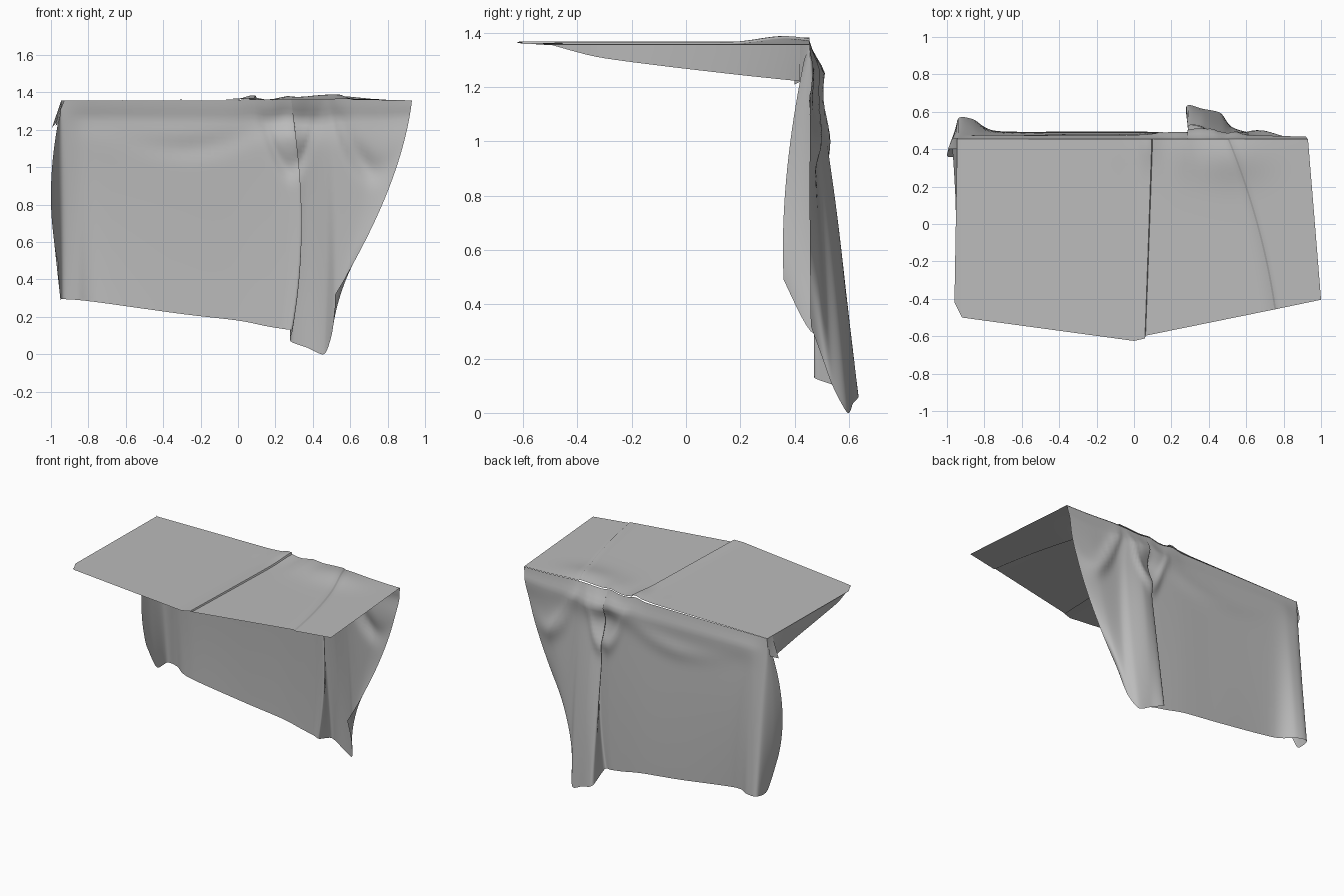
import bpy
from math import exp
from mathutils import Vector

if "Cube" in bpy.data.objects:
    bpy.data.objects.remove(bpy.data.objects["Cube"])

GREY = (0.5, 0.5, 0.5, 1)
TOP_Z, BACK_Y = 1.355, 0.455

cloth = bpy.data.materials.new("grey cloth")
cloth.use_nodes = True
cloth.diffuse_color = GREY
cloth.node_tree.nodes["Principled BSDF"].inputs["Base Color"].default_value = GREY


def bell(value, centre, width):
    return exp(-((value - centre) / width) ** 2)


def spline(keys, s):
    """Smooth curve through a list of vectors, s from zero to one."""
    last = len(keys) - 1
    i = min(int(s * last), last - 1)
    t = s * last - i
    a, b, c, d = (keys[min(max(k, 0), last)] for k in range(i - 1, i + 3))
    m, n = (c - a) * 0.4, (d - b) * 0.4
    return b + m * t + ((c - b) * 3 - m * 2 - n) * t**2 + ((b - c) * 2 + m + n) * t**3


def sheet(name, point, columns, rows, flip=False, angle=0.9):
    """Grid surface from point(u, v)."""
    verts = [point(i / columns, j / rows)
             for i in range(columns + 1) for j in range(rows + 1)]
    step = rows + 1
    faces = []
    for i in range(columns):
        for j in range(rows):
            a = i * step + j
            quad = (a, a + step, a + step + 1, a + 1)
            faces.append(quad[::-1] if flip else quad)
    mesh = bpy.data.meshes.new(name)
    mesh.from_pydata(verts, [], faces)
    mesh.materials.append(cloth)
    obj = bpy.data.objects.new(name, mesh)
    bpy.context.collection.objects.link(obj)
    bpy.ops.object.select_all(action="DESELECT")
    obj.select_set(True)
    bpy.context.view_layer.objects.active = obj
    bpy.ops.object.shade_smooth_by_angle(angle=angle)
    return obj


def rumple(x, y):
    """Gathered lumps along the back edge of the flat top."""
    return (0.024 * bell(x, 0.5, 0.2) * bell(y, 0.36, 0.13)
            + 0.016 * bell(x, 0.07, 0.05) * bell(y, 0.44, 0.12)
            + 0.014 * bell(x, 0.26, 0.05) * bell(y, 0.44, 0.15))


# Flat top: lanes running from the back edge (x) to the front edge (x, y), with a lift
LANES = [(-.945, -.96, -.42, 0), (-.925, -.92, -.5, 0), (.02, 0, -.625, .008),
         (.095, .058, -.612, .014), (.1, .062, -.597, .004),
         (.5, .75, -.457, .01), (.51, .76, -.455, .003), (.93, 1, -.405, .002)]


def top_point(u, v):
    s = u * (len(LANES) - 1)
    i = min(int(s), len(LANES) - 2)
    back, front, depth, lift = Vector(LANES[i]).lerp(Vector(LANES[i + 1]), s - i)
    bend = 0.12 * v * (1 - v) * bell(back, 0.5, 0.2)
    x = back + (front - back) * v + bend
    y = BACK_Y + (depth - BACK_Y) * v
    return x, y, TOP_Z + lift + rumple(x, y)


sheet("cloth_top", top_point, (len(LANES) - 1) * 10, 40, flip=True)

# Hanging back: each column has a top x, a middle point and a bottom point
COLUMNS = [(-.95, (-1, .37, .87), (-.96, .36, .49)),
           (-.945, (-.98, .44, .82), (-.95, .46, .3)),
           (-.94, (-.94, .51, .82), (-.94, .565, .295)),
           (-.86, (-.86, .515, .82), (-.86, .56, .29)),
           (-.73, (-.73, .49, .82), (-.73, .495, .275)),
           (-.3, (-.3, .485, .78), (-.3, .495, .215)),
           (0, (0, .485, .76), (0, .495, .18)),
           (.15, (.17, .48, .75), (.15, .49, .15)),
           (.22, (.27, .475, .74), (.24, .485, .135)),
           (.28, (.34, .47, .72), (.29, .48, .125)),
           (.29, (.285, .545, .7), (.28, .63, .07)),
           (.36, (.37, .56, .7), (.37, .615, .035)),
           (.45, (.47, .53, .68), (.46, .595, 0)),
           (.52, (.53, .495, .74), (.5, .54, .1)),
           (.75, (.67, .48, .8), (.515, .5, .21)),
           (.93, (.8, .455, .87), (.52, .46, .32))]


def back_point(u, v):
    tops = [Vector((x, BACK_Y, TOP_Z)) for x, _, _ in COLUMNS]
    tops[0].yz = 0.435, 1.3
    a = spline(tops, u)
    b = spline([Vector(mid) for _, mid, _ in COLUMNS], u)
    c = spline([Vector(low) for _, _, low in COLUMNS], u)
    p = a * (1 - v) * (1 - 2 * v) + b * 4 * v * (1 - v) + c * v * (2 * v - 1)
    x, z = p.x, p.z
    fade = min(1, v * 12)
    # Rounded shoulder under the top edge
    p.y += fade * bell(z, 1.27, 0.09) * (0.012 + 0.028 * bell(x, 0.32, 0.2)) * (1 - bell(x, -.95, .1))
    # Swags sagging beside the pleat, and soft drag lines
    p.y += fade * 0.022 * bell(z, 1.0 + 12 * (x - 0.28) ** 2, 0.06) * bell(x, 0.28, 0.13)
    p.y += fade * 0.03 * bell(z, 0.98 + 6 * (x - 0.75) ** 2, 0.07) * bell(x, 0.65, 0.13)
    p.y -= fade * 0.015 * bell(z, 1.17, 0.06) * bell(x, 0.28, 0.06)
    p.y += fade * 0.012 * bell(z, 1.1 + 0.6 * (x + 0.3) ** 2, 0.06) * bell(x, -.2, .3)
    p.z += rumple(x, BACK_Y) * max(0, 1 - v * 5)
    return p


sheet("cloth_back", back_point, (len(COLUMNS) - 1) * 6, 48, angle=1.1)

# Narrow flap turned down along the end of the top
FLAP = [Vector(p) for p in ((-.5, 1.357), (-.33, 1.312), (-.1, 1.28), (.2, 1.245), (.42, 1.222))]


def flap_point(u, v):
    y, z = spline(FLAP, u)
    x = -.925 - 0.02 * min(1, u * 4)
    return x - 0.03 * v * u**3, y, TOP_Z + (z - TOP_Z) * v


sheet("end_flap", flap_point, 24, 4)

# Small tucked corner where the flap meets the hanging back
def tuck_point(u, v):
    x = -.945 - 0.05 * v * (1 - 0.5 * u)
    return x, 0.4 + 0.06 * u, TOP_Z - 0.145 * v + 0.03 * u * v


sheet("corner_tuck", tuck_point, 6, 6)
